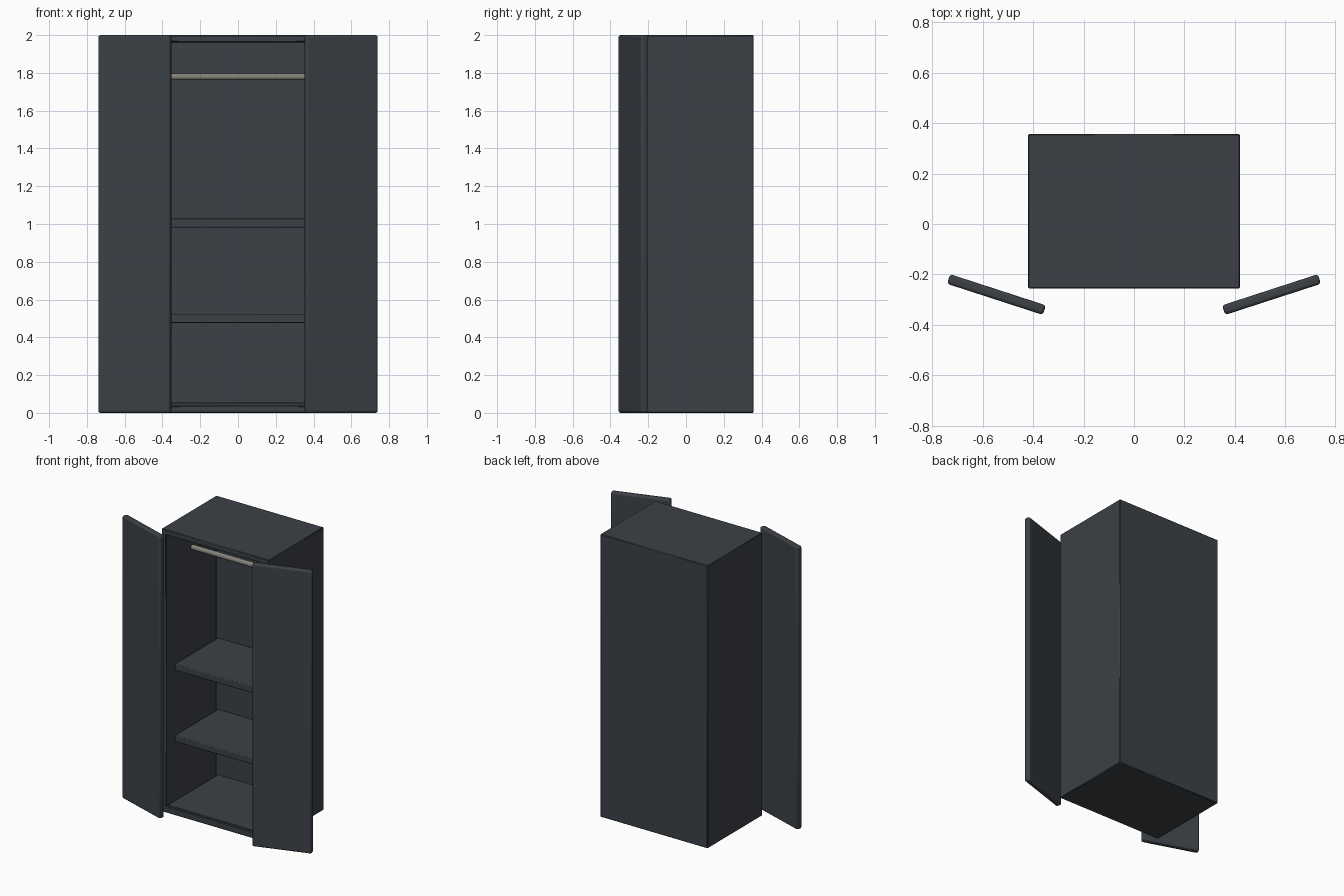
import bpy, bmesh, math

if "Cube" in bpy.data.objects:
    bpy.data.objects.remove(bpy.data.objects["Cube"])


def material(name, color):
    m = bpy.data.materials.new(name)
    m.diffuse_color = (*color, 1)
    m.use_nodes = True
    m.node_tree.nodes["Principled BSDF"].inputs["Base Color"].default_value = m.diffuse_color
    return m


body_mat = material("dark_slate", (0.045, 0.052, 0.062))
rod_mat = material("warm_metal", (0.23, 0.22, 0.19))


def finish(obj, mat, bevel=0, segments=2):
    obj.data.materials.append(mat)
    bpy.context.view_layer.objects.active = obj
    if bevel:
        mod = obj.modifiers.new("bevel", 'BEVEL')
        mod.width = bevel
        mod.segments = segments
        mod.limit_method = 'ANGLE'
    bpy.ops.object.shade_smooth_by_angle(angle=math.radians(35))


def box(name, center, size, bevel, segments=2, rot_z=0):
    bpy.ops.mesh.primitive_cube_add(size=1)
    o = bpy.context.object
    o.name = name
    o.scale = size
    bpy.ops.object.transform_apply(location=False, rotation=False, scale=True)
    o.location = center
    o.rotation_euler.z = rot_z
    finish(o, body_mat, bevel, segments)
    return o


# Carcass: open-fronted case, front face inset and pushed back
W, T, FRONT, BACK = 0.42, 0.05, -0.256, 0.358
INNER_BACK = 0.305
bpy.ops.mesh.primitive_cube_add(size=1)
case = bpy.context.object
case.name = "wardrobe_case"
case.scale = (2 * W, BACK - FRONT, 2)
case.location = (0, (FRONT + BACK) / 2, 1)
bpy.ops.object.transform_apply(location=True, rotation=False, scale=True)
bm = bmesh.new()
bm.from_mesh(case.data)
bm.normal_update()
front = min(bm.faces, key=lambda f: f.calc_center_median().y)
bmesh.ops.inset_region(bm, faces=[front], thickness=T)
cavity = bmesh.ops.extrude_face_region(bm, geom=[front])
for v in [g for g in cavity["geom"] if isinstance(g, bmesh.types.BMVert)]:
    v.co.y = INNER_BACK
if front.is_valid:
    bmesh.ops.delete(bm, geom=[front], context='FACES_ONLY')
bmesh.ops.recalc_face_normals(bm, faces=bm.faces)
bm.to_mesh(case.data)
bm.free()
finish(case, body_mat, 0.004, 1)

# Floor board raised slightly above the case rim
box("floor_board", (0, 0.025, 0.052), (2 * (W - T), 0.56, 0.012), 0)

# Two shelves, set back from the opening
for name, z in (("lower_shelf", 0.5), ("upper_shelf", 1.005)):
    box(name, (0, 0.063, z), (2 * (W - T), 0.486, 0.046), 0.005, 2)

# Pair of open doors
for name, s in (("left_door", -1), ("right_door", 1)):
    box(name, (s * 0.546, -0.28, 1), (0.40, 0.04, 2.0), 0.012, 3,
        s * math.radians(18))

# Hanging rod
bpy.ops.mesh.primitive_cylinder_add(
    vertices=24, radius=0.0175, depth=2 * (W - T),
    location=(0, 0.017, 1.779), rotation=(0, math.pi / 2, 0))
rod = bpy.context.object
rod.name = "hanging_rod"
finish(rod, rod_mat)
